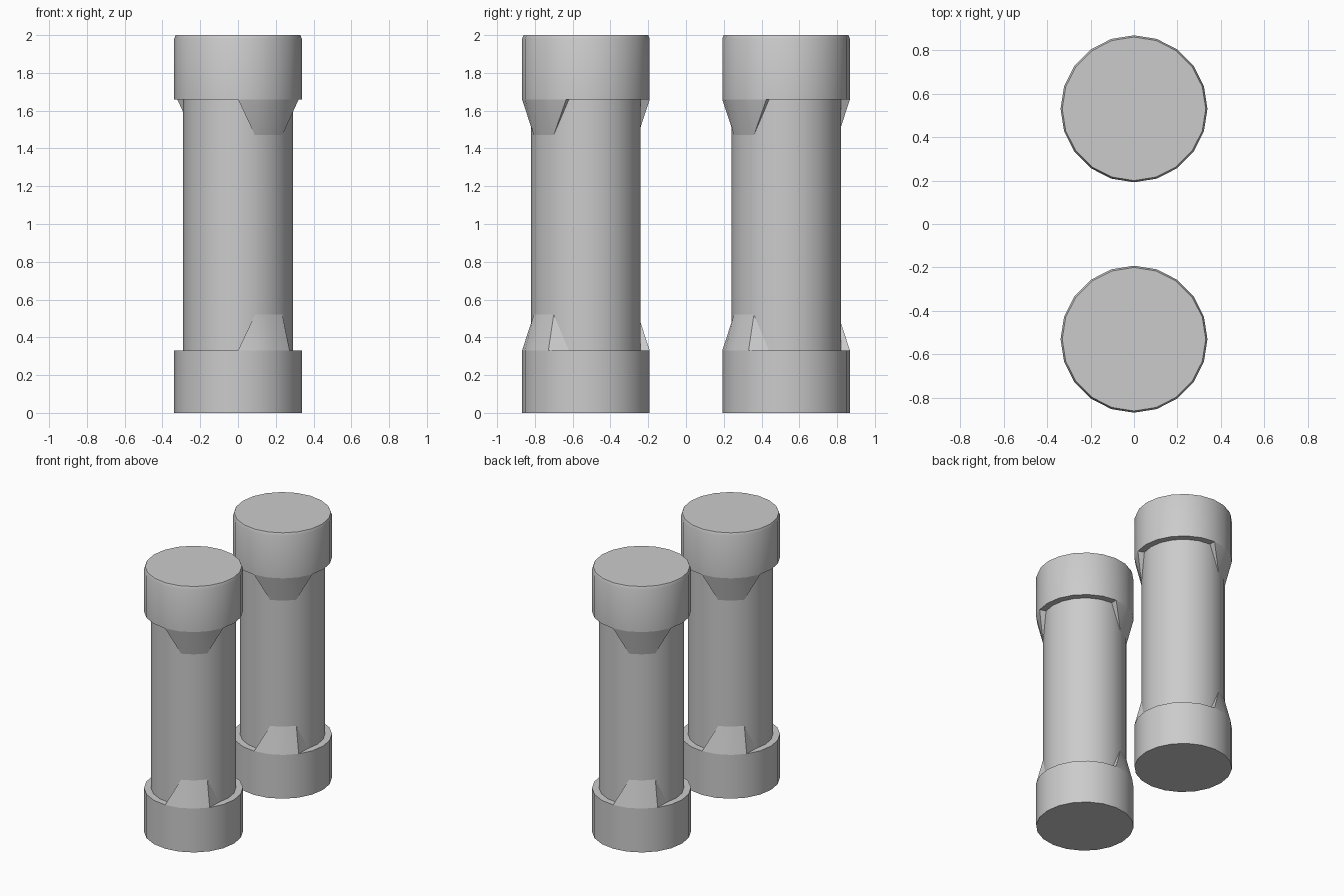
import bpy, bmesh, math
from mathutils import Vector

if "Cube" in bpy.data.objects:
    bpy.data.objects.remove(bpy.data.objects["Cube"])

SIDES = 20
R, r = 0.338, 0.29       # collar and shaft radius
Y = 0.53                 # column spacing from centre


def pt(radius, deg, z):
    a = math.radians(deg)
    return Vector((radius * math.cos(a), radius * math.sin(a), z))


def make_object(name, bm, y):
    mesh = bpy.data.meshes.new(name)
    bm.to_mesh(mesh)
    bm.free()
    ob = bpy.data.objects.new(name, mesh)
    ob.location.y = y
    bpy.context.collection.objects.link(ob)
    bpy.ops.object.select_all(action='DESELECT')
    ob.select_set(True)
    bpy.context.view_layer.objects.active = ob
    bpy.ops.object.shade_smooth_by_angle(angle=math.radians(30))
    return ob


def column(name, y):
    # lathed profile: bottom collar, shaft, top collar with small chamfer
    profile = [(R, 0), (R, 0.33), (r, 0.33), (r, 1.66), (R, 1.66), (R, 1.98), (0.33, 2)]
    bm = bmesh.new()
    rings = [[bm.verts.new(pt(rad, i * 360 / SIDES, z)) for i in range(SIDES)]
             for rad, z in profile]
    for a, b in zip(rings, rings[1:]):
        for i in range(SIDES):
            j = (i + 1) % SIDES
            bm.faces.new((a[i], a[j], b[j], b[i]))
    bm.faces.new(rings[0][::-1])
    bm.faces.new(rings[-1])
    make_object(name, bm, y)


def gusset(name, y, start, z_base, z_tip, last_radius):
    # tapered wedge blending the collar into the shaft
    bm = bmesh.new()
    base = [bm.verts.new(pt(last_radius if i == 4 else R, start + 18 * i, z_base))
            for i in range(5)]
    tip = [bm.verts.new(pt(r, start + 18 * i, z_tip)) for i in (1, 2, 3)]
    faces = [(base[0], base[1], tip[0]), (base[1], base[2], tip[1], tip[0]),
             (base[2], base[3], tip[2], tip[1]), (base[3], base[4], tip[2])]
    # side cheeks against the shaft
    faces.append((base[0], tip[0], bm.verts.new(pt(r, start, z_base))))
    if last_radius > r:
        faces.append((base[4], tip[2], bm.verts.new(pt(r, start + 72, z_base))))
    inside = pt(r * 0.85, start + 36, z_base)
    for f in faces:
        face = bm.faces.new(f)
        face.normal_update()
        if face.normal.dot(face.calc_center_median() - inside) < 0:
            face.normal_flip()
    make_object(name, bm, y)


for side, y in (("front", -Y), ("back", Y)):
    column(side + "_column", y)
    for k, start in enumerate((-90, 90)):
        gusset(f"{side}_top_gusset_{k}", y, start, 1.66, 1.47, R)
        gusset(f"{side}_bottom_gusset_{k}", y, start, 0.33, 0.52, r)
